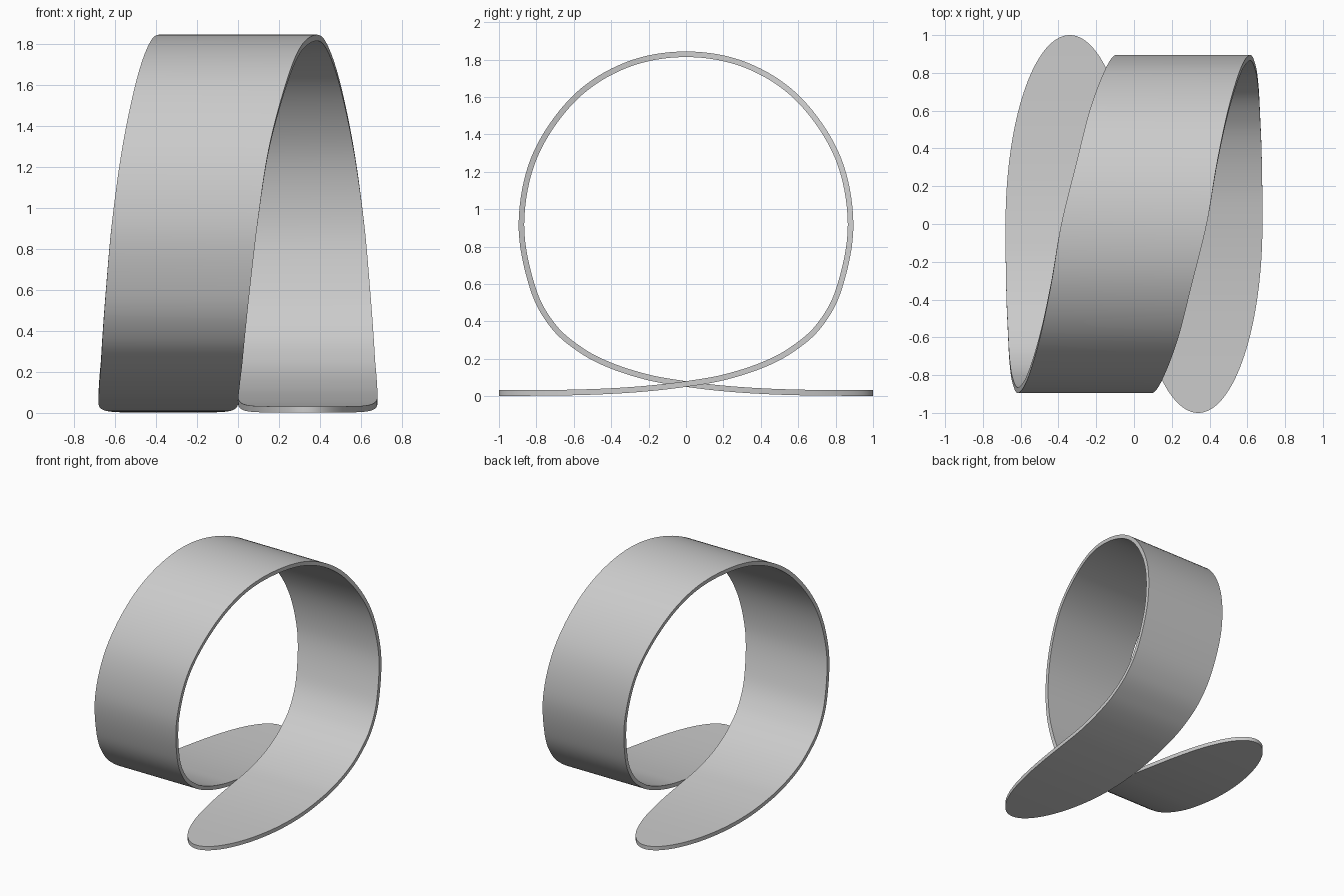
import bpy, bmesh, math
from mathutils import Vector

if "Cube" in bpy.data.objects:
    bpy.data.objects.remove(bpy.data.objects["Cube"])

THICK = 0.03

# Half of the band above the crossing: y, z, left edge x, right edge x
keys = [Vector(k) for k in (
    (-0.20, 0.040, 0.007, 0.673),
    (0.00, 0.065, 0.000, 0.680),
    (0.20, 0.100, -0.003, 0.679),
    (0.40, 0.163, -0.010, 0.675),
    (0.56, 0.245, -0.020, 0.668),
    (0.71, 0.375, -0.033, 0.660),
    (0.82, 0.580, -0.055, 0.645),
    (0.88, 0.920, -0.095, 0.615),
    (0.81, 1.280, -0.150, 0.565),
    (0.60, 1.590, -0.232, 0.500),
    (0.32, 1.770, -0.305, 0.440),
    (0.00, 1.828, -0.385, 0.385),
    (-0.32, 1.770, -0.440, 0.305))]


def spline(a, b, c, d, t):
    return 0.5 * (2 * b + (c - a) * t + (2 * a - 5 * b + 4 * c - d) * t * t
                  + (3 * b - a - 3 * c + d) * t ** 3)


# Flat tail with an elliptical outline
rows = []
for i in range(40):
    t = 0.025 + (math.pi / 2 - 0.025) * i / 40
    y = -math.cos(t)
    w = 0.34 * math.sin(t)
    rows.append(Vector((y, 0.017 + 0.048 * (1 + y) ** 3, 0.34 - w, 0.34 + w)))

# Smooth loop up to the top
for i in range(1, len(keys) - 2):
    for j in range(8):
        rows.append(spline(*keys[i - 1:i + 3], j / 8))
rows.append(keys[-2])

# Other half: turned 180 degrees about z
rows += [Vector((-r[0], r[1], -r[3], -r[2])) for r in reversed(rows[:-1])]

# Ribbon surface
bm = bmesh.new()
pairs = [[bm.verts.new((x, r[0], r[1])) for x in (r[2], r[3])] for r in rows]
for p, q in zip(pairs, pairs[1:]):
    bm.faces.new((p[0], p[1], q[1], q[0]))
mesh = bpy.data.meshes.new("ribbon_band")
bm.to_mesh(mesh)
bm.free()
band = bpy.data.objects.new("ribbon_band", mesh)
bpy.context.collection.objects.link(band)
bpy.context.view_layer.objects.active = band
band.select_set(True)

# Thickness and shading
solid = band.modifiers.new("thickness", 'SOLIDIFY')
solid.thickness = THICK
solid.offset = 0
bpy.ops.object.modifier_apply(modifier=solid.name)
bpy.ops.object.shade_smooth_by_angle(angle=math.radians(35))
